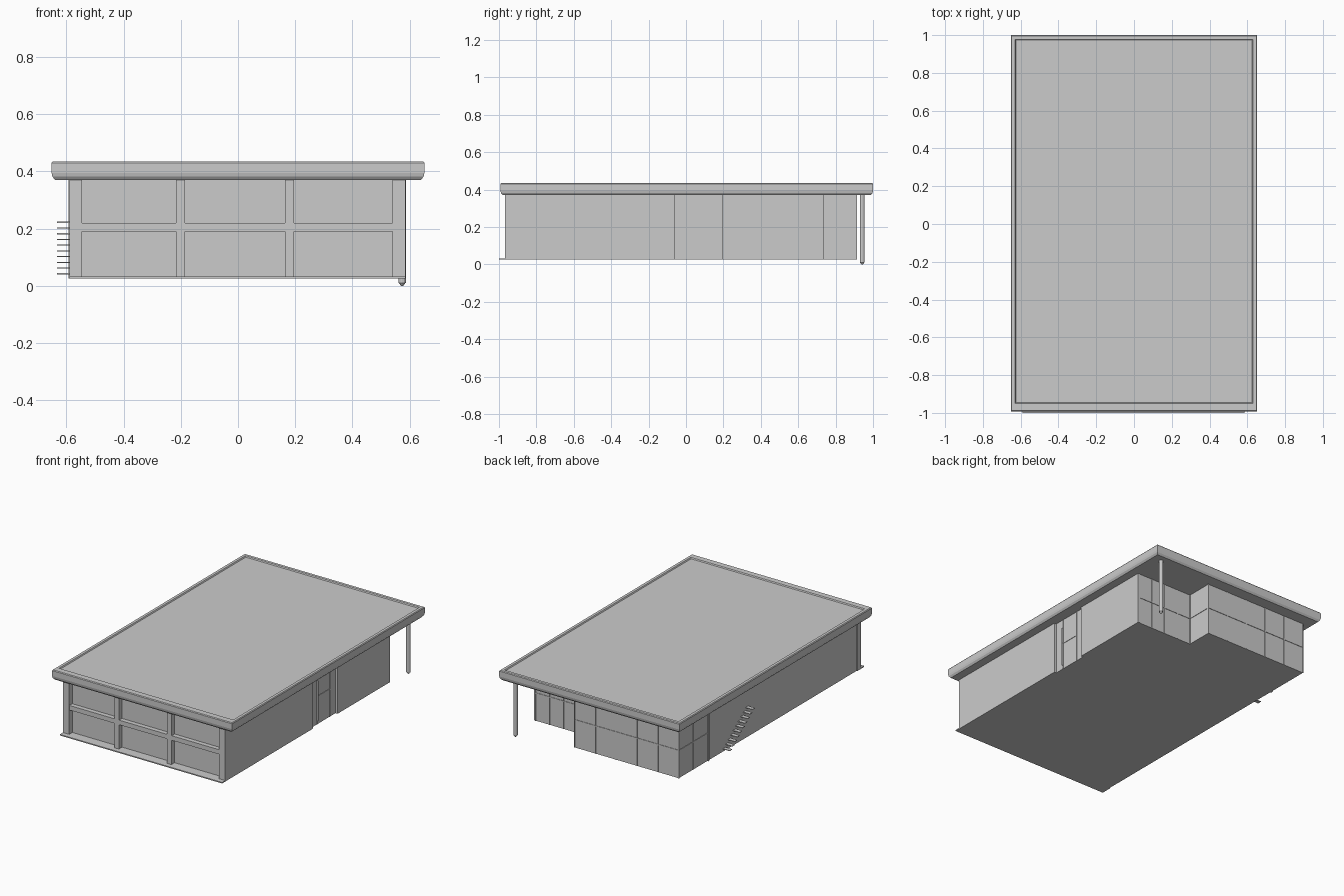
import bpy, bmesh
from mathutils import Vector

if "Cube" in bpy.data.objects:
    bpy.data.objects.remove(bpy.data.objects["Cube"])

Z0, Z1 = 0.025, 0.372   # wall bottom and soffit height


def finish(name, bm):
    bmesh.ops.recalc_face_normals(bm, faces=bm.faces)
    me = bpy.data.meshes.new(name)
    bm.to_mesh(me)
    bm.free()
    ob = bpy.data.objects.new(name, me)
    bpy.context.collection.objects.link(ob)
    return ob


def box(name, x0, x1, y0, y1, z0, z1):
    bm = bmesh.new()
    bmesh.ops.create_cube(bm, size=1)
    for v in bm.verts:
        v.co = Vector(((x0, x1)[v.co.x > 0], (y0, y1)[v.co.y > 0], (z0, z1)[v.co.z > 0]))
    return finish(name, bm)


def prism(name, pts, z0, z1):
    bm = bmesh.new()
    f = bm.faces.new([bm.verts.new((x, y, z0)) for x, y in pts])
    r = bmesh.ops.extrude_face_region(bm, geom=[f])
    vs = [g for g in r["geom"] if isinstance(g, bmesh.types.BMVert)]
    bmesh.ops.translate(bm, verts=vs, vec=(0, 0, z1 - z0))
    return finish(name, bm)


# Building body: entrance notch at back right, shallow door bay on the right
prism("building_body", [(-0.585, -0.935), (0.585, -0.935), (0.585, -0.06), (0.57, -0.06),
                        (0.57, 0.195), (0.585, 0.195), (0.585, 0.735), (0.17, 0.735),
                        (0.17, 0.91), (-0.585, 0.91)], Z0, Z1)

# Roof slab: stacked rectangular rings (inset, z), tapered fascia and low parapet
bm = bmesh.new()
rings = []
for d, z in [(0.012, 0.37), (0.003, 0.382), (0, 0.395), (0, 0.43), (0.004, 0.435),
             (0.022, 0.435), (0.026, 0.428)]:
    f = 0.02 if d > 0.02 else 0   # wider rim along the front
    rings.append([bm.verts.new(p) for p in [
        (-0.652 + d, -0.992 + d + f, z), (0.652 - d, -0.992 + d + f, z),
        (0.652 - d, 1 - d, z), (-0.652 + d, 1 - d, z)]])
for a, b in zip(rings, rings[1:]):
    for i in range(4):
        bm.faces.new((a[i], a[(i + 1) % 4], b[(i + 1) % 4], b[i]))
bm.faces.new(rings[0])
bm.faces.new(rings[-1])
finish("roof", bm)

# Front facade: ledge, columns, middle and top bands
box("front_ledge", -0.59, 0.585, -1.0, -0.93, Z0, 0.032)
for i, (a, b) in enumerate([(-0.59, -0.545), (-0.216, -0.185), (0.165, 0.196), (0.54, 0.585)]):
    box(f"front_column_{i}", a, b, -0.968, -0.93, Z0, Z1)
box("front_middle_band", -0.56, 0.56, -0.965, -0.93, 0.19, 0.22)

# Back entrance column with a pointed foot
bm = bmesh.new()
bmesh.ops.create_cone(bm, cap_ends=True, segments=12, radius1=0.013, radius2=0.013, depth=0.365)
bmesh.ops.translate(bm, verts=bm.verts, vec=(0.574, 0.942, 0.1925))
finish("roof_column", bm)
bm = bmesh.new()
bmesh.ops.create_cone(bm, cap_ends=True, segments=12, radius1=0.004, radius2=0.013, depth=0.012)
bmesh.ops.translate(bm, verts=bm.verts, vec=(0.574, 0.942, 0.006))
finish("roof_column_foot", bm)

# Glazing bars
T = 0.003


def bars_x(name, x0, x1, y, n):
    for i in range(n + 1):
        x = x0 + (x1 - x0) * i / n
        box(f"{name}_bar_{i}", x - T, x + T, y - T, y + T, Z0, Z1)
    box(f"{name}_rail", x0, x1, y - T, y + T, 0.202, 0.209)


def bars_y(name, y0, y1, x, n):
    for i in range(n + 1):
        y = y0 + (y1 - y0) * i / n
        box(f"{name}_bar_{i}", x - T, x + T, y - T, y + T, Z0, Z1)
    box(f"{name}_rail", x - T, x + T, y0, y1, 0.202, 0.209)


bars_x("back_window", -0.585, 0.17, 0.91, 5)
bars_x("entrance_window", 0.17, 0.575, 0.735, 4)
bars_y("notch_window", 0.735, 0.91, 0.17, 1)
bars_y("left_window", 0.61, 0.91, -0.585, 2)
box("left_window_post", -0.592, -0.58, 0.6, 0.615, Z0, Z1)

# Door bay on the right wall
bars_y("right_door", 0.005, 0.135, 0.57, 1)
box("door_handle", 0.57, 0.578, 0.0, 0.006, 0.05, 0.31)

# Wall-mounted stair treads on the left side
N = 10
for i in range(N):
    y = 0.44 - 0.235 * i / (N - 1)
    z = 0.042 + 0.18 * i / (N - 1)
    box(f"stair_tread_{i}", -0.633, -0.58, y - 0.013, y + 0.013, z - 0.002, z + 0.002)
